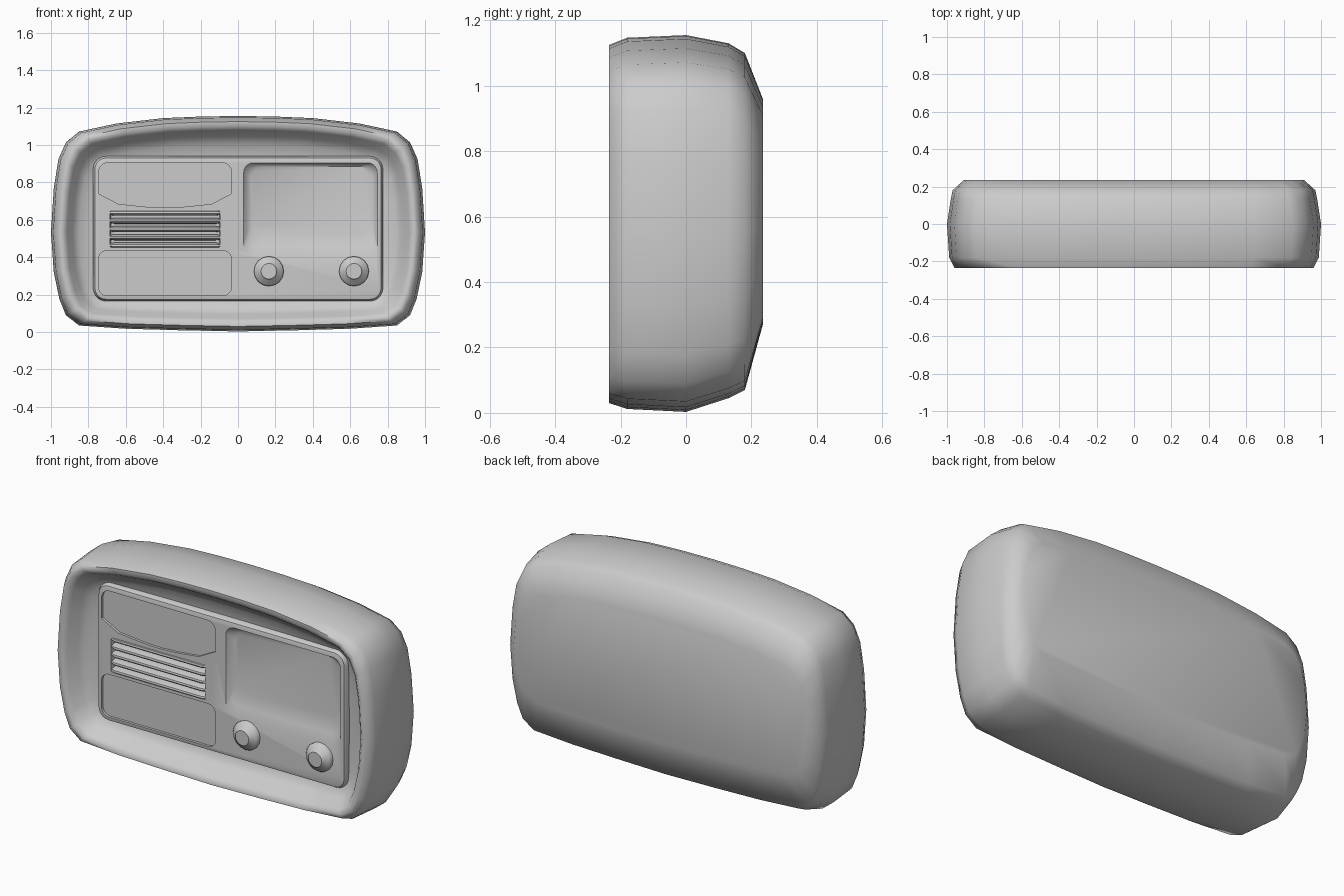
import bpy, bmesh, math

if "Cube" in bpy.data.objects:
    bpy.data.objects.remove(bpy.data.objects["Cube"])


def loft(name, rings, angle=40):
    """Closed solid through rings of equal point count."""
    bm = bmesh.new()
    vr = [[bm.verts.new(p) for p in r] for r in rings]
    n = len(vr[0])
    for a, b in zip(vr, vr[1:]):
        for i in range(n):
            j = (i + 1) % n
            bm.faces.new((a[i], a[j], b[j], b[i]))
    bm.faces.new(vr[0])
    bm.faces.new(vr[-1])
    bmesh.ops.recalc_face_normals(bm, faces=bm.faces)
    me = bpy.data.meshes.new(name)
    bm.to_mesh(me)
    bm.free()
    ob = bpy.data.objects.new(name, me)
    bpy.context.collection.objects.link(ob)
    smooth(ob, angle)
    return ob


def smooth(ob, angle):
    bpy.ops.object.select_all(action='DESELECT')
    ob.select_set(True)
    bpy.context.view_layer.objects.active = ob
    bpy.ops.object.shade_smooth_by_angle(angle=math.radians(angle))


# Case cross-section, right half, normalised to +-1
HALF = [(0, 1), (.2, .995), (.4, .98), (.65, .93), (.85, .855), (.92, .755),
        (.96, .60), (.985, .33), (1, -.08), (.985, -.45), (.955, -.70),
        (.92, -.85), (.85, -.945), (.6, -.975), (.3, -.99), (0, -1)]
OUTLINE = HALF + [(-x, z) for x, z in HALF[-2:0:-1]]


def case_ring(y, w, top, bot):
    c, h = (top + bot) / 2, (top - bot) / 2
    return [(x * w, y, c + z * h) for x, z in OUTLINE]


def rect_ring(y, x0, x1, z0, z1, r, seg=5):
    pts = []
    for k, (cx, cz) in enumerate([(x1 - r, z1 - r), (x0 + r, z1 - r),
                                  (x0 + r, z0 + r), (x1 - r, z0 + r)]):
        for i in range(seg + 1):
            a = math.pi / 2 * (k + i / seg)
            pts.append((cx + r * math.cos(a), y, cz + r * math.sin(a)))
    return pts


def cut(target, cutter):
    cutter.hide_render = True
    m = target.modifiers.new("cut", 'BOOLEAN')
    m.operation, m.solver, m.object = 'DIFFERENCE', 'EXACT', cutter
    bpy.context.view_layer.objects.active = target
    bpy.ops.object.modifier_apply(modifier=m.name)
    bpy.data.objects.remove(cutter)


# Case: back, sides, front rim, dished surround
loft("case", [case_ring(*r) for r in [
    (.235, .91, .96, .27), (.18, .97, 1.10, .07), (.13, .98, 1.13, .045),
    (0, 1.0, 1.155, .003), (-.18, .988, 1.147, .012), (-.235, .96, 1.125, .03),
    (-.235, .935, 1.10, .052), (-.215, .915, 1.08, .07),
    (-.16, .885, 1.045, .095), (-.125, .85, 1.0, .125),
    (-.115, .775, .94, .165), (-.03, .76, .92, .18)]], 65)

# Front panel with softened raised border
F = -.152
panel = loft("front_panel", [
    rect_ring(-.04, -.775, .775, .165, .94, .07),
    rect_ring(-.13, -.775, .775, .165, .94, .07),
    rect_ring(-.148, -.765, .765, .175, .93, .06),
    rect_ring(F, -.75, .75, .19, .915, .05)])

# Dial recess: steep at the top, ramping out toward the knobs
cut(panel, loft("dial_cutter", [
    rect_ring(-.3, .03, .745, .41, .905, .05),
    rect_ring(F - .001, .03, .745, .41, .905, .05),
    rect_ring(F + .02, .045, .735, .46, .898, .06),
    rect_ring(F + .035, .07, .72, .53, .885, .07)]))

# Upper speaker plate pocket with a curved lower edge
top_edge = rect_ring(0, -.745, -.035, .6, .905, .05)[:12]
low_edge = [(-.745, 0, .74), (-.64, 0, .685), (-.5, 0, .67), (-.39, 0, .665),
            (-.28, 0, .67), (-.14, 0, .685), (-.035, 0, .74)]
shape = top_edge + low_edge
cut(panel, loft("upper_plate_cutter",
                [[(x, y, z) for x, _, z in shape] for y in (-.3, F + .014)]))

# Lower speaker plate pocket
cut(panel, loft("lower_plate_cutter", [
    rect_ring(y, -.745, -.035, .195, .435, .045) for y in (-.3, F + .014)]))

# Louvre slot
cut(panel, loft("slot_cutter", [
    rect_ring(-.3, -.70, -.08, .445, .655, .008),
    rect_ring(F + .045, -.68, -.10, .455, .645, .008)]))
smooth(panel, 40)

# Louvre slats: wedge section with pinched ends
for i in range(5):
    z = .462 + i * .044
    sec = [(F + .05, -.016), (F + .004, -.014), (F - .006, -.004),
           (F - .004, .006), (F + .02, .016), (F + .05, .016)]
    rings = []
    for x, s, dy in [(-.715, .5, .02), (-.66, 1, 0), (-.12, 1, 0), (-.065, .5, .02)]:
        rings.append([(x, y + dy, z + dz * s) for y, dz in sec])
    loft("louvre_slat_%d" % (i + 1), rings)

# Tuning knobs
for name, cx in (("left_knob", .165), ("right_knob", .62)):
    loft(name, [[(cx + r * math.cos(a * math.pi / 8), y,
                  .325 + r * math.sin(a * math.pi / 8)) for a in range(16)]
                for r, y in [(.08, -.13), (.08, -.166), (.073, -.176),
                             (.05, -.188), (.042, -.20)]], 35)
